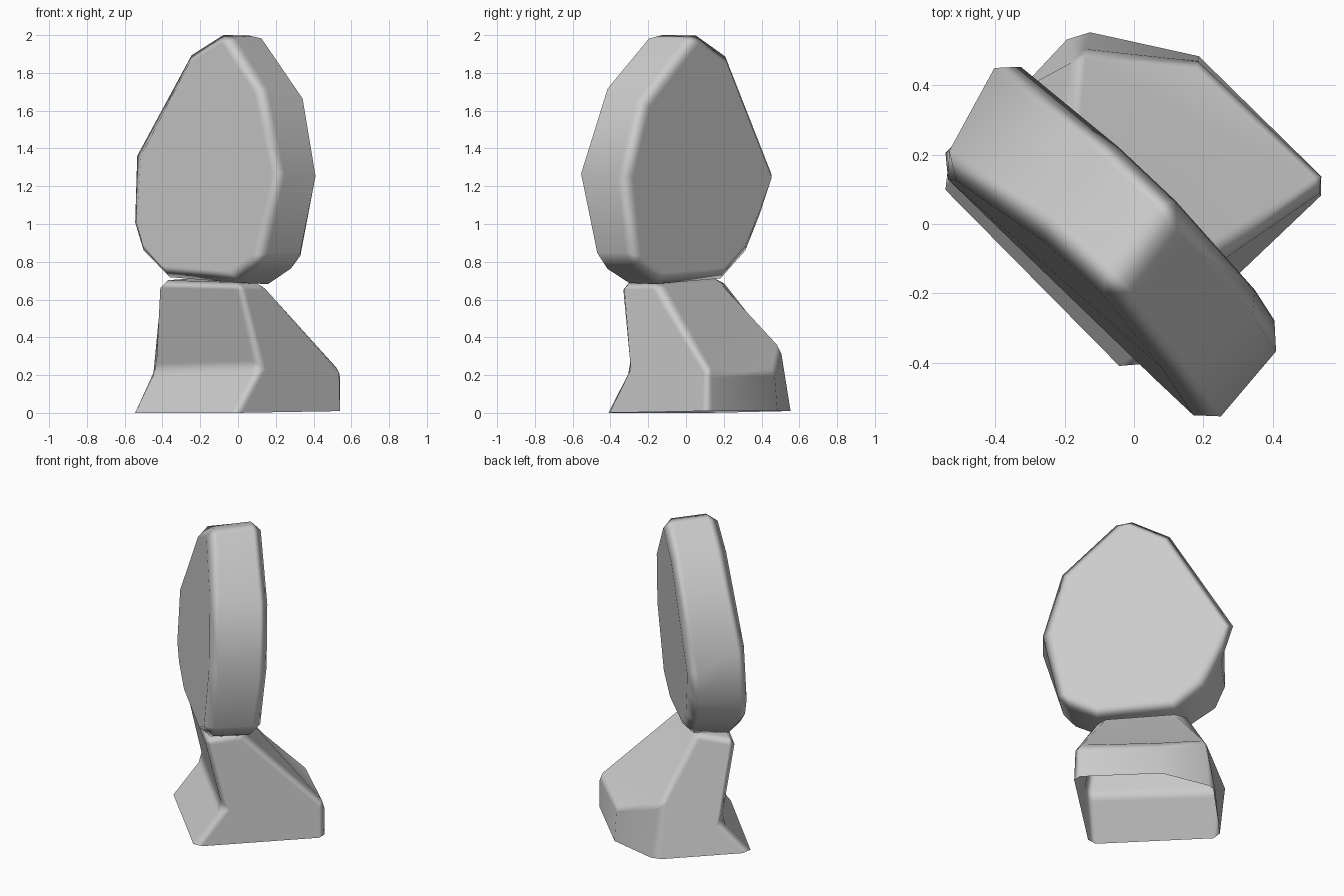
import bpy
import bmesh
from math import radians, sqrt

cube = bpy.data.objects.get("Cube")
if cube:
    bpy.data.objects.remove(cube, do_unlink=True)

# Single stone colour
stone = bpy.data.materials.new("stone grey")
stone.use_nodes = True
colour = (0.6, 0.6, 0.6, 1)
stone.diffuse_color = colour
stone.node_tree.nodes["Principled BSDF"].inputs["Base Color"].default_value = colour


def turned(u, v, z):
    """u runs along the slab, v towards its back; both lie at 45 degrees."""
    return ((u + v) / sqrt(2), (v - u) / sqrt(2), z)


def make_stone(name, points, faces, bevel):
    bm = bmesh.new()
    verts = [bm.verts.new(turned(*p)) for p in points]
    for face in faces:
        bm.faces.new([verts[i] for i in face])
    bmesh.ops.recalc_face_normals(bm, faces=bm.faces)
    for face in bm.faces:
        face.smooth = True
    mesh = bpy.data.meshes.new(name)
    bm.to_mesh(mesh)
    bm.free()
    mesh.materials.append(stone)
    obj = bpy.data.objects.new(name, mesh)
    bpy.context.collection.objects.link(obj)
    # Soft worn edges between flat faces
    mod = obj.modifiers.new("worn edges", 'BEVEL')
    mod.width = bevel
    mod.segments = 1
    mod.limit_method = 'ANGLE'
    mod.angle_limit = radians(40)
    mod.harden_normals = True


# Upright slab: front outline (u, v, z) and back outline (u, z), from the top
front = [(.095, -.20, 2.025), (-.19, -.21, 1.895), (-.51, -.285, 1.38),
         (-.53, -.30, 1.0), (-.48, -.295, .86), (-.31, -.27, .72),
         (.22, -.265, .69), (.42, -.28, .79), (.575, -.275, 1.27),
         (.40, -.24, 1.73)]
back = [(.05, 2.025), (-.23, 1.885), (-.62, 1.25), (-.53, 1.05), (-.43, .86),
        (-.25, .71), (.23, .68), (.455, .79), (.545, 1.25), (.435, 1.65)]
n = len(front)
points = front + [(u, .09 + .06 * (z - 1.25), z) for u, z in back]
faces = [range(n), range(n, 2 * n)]
faces += [(i, (i + 1) % n, (i + 1) % n + n, i + n) for i in range(n)]
make_stone("upright_slab", points, faces, .06)

# Base block: bottom, middle and top rings, hollow and open underneath
bottom = [(-.495, -.315, 0), (.30, -.32, 0), (.325, .48, .01),
          (-.21, .475, .01), (-.515, .28, .01)]
middle = [(-.525, -.13, .22), (.305, -.145, .24), (.325, .48, .23),
          (-.2, .46, .23), (-.485, .225, .37)]
top = [(-.375, -.245, .70), (.265, -.25, .69), (.21, -.01, .69), (-.28, -.01, .72)]
faces = [range(10, 14),
         (0, 1, 6, 5), (5, 6, 11, 10),            # foot and front
         (1, 2, 7, 12, 11, 6),                    # right side
         (2, 3, 8, 7), (3, 4, 9, 8),              # back and chamfer
         (4, 0, 5, 10, 13, 9),                    # left side
         (7, 8, 9), (7, 9, 13, 12)]               # back slope
make_stone("base_block", bottom + middle + top, faces, .04)
